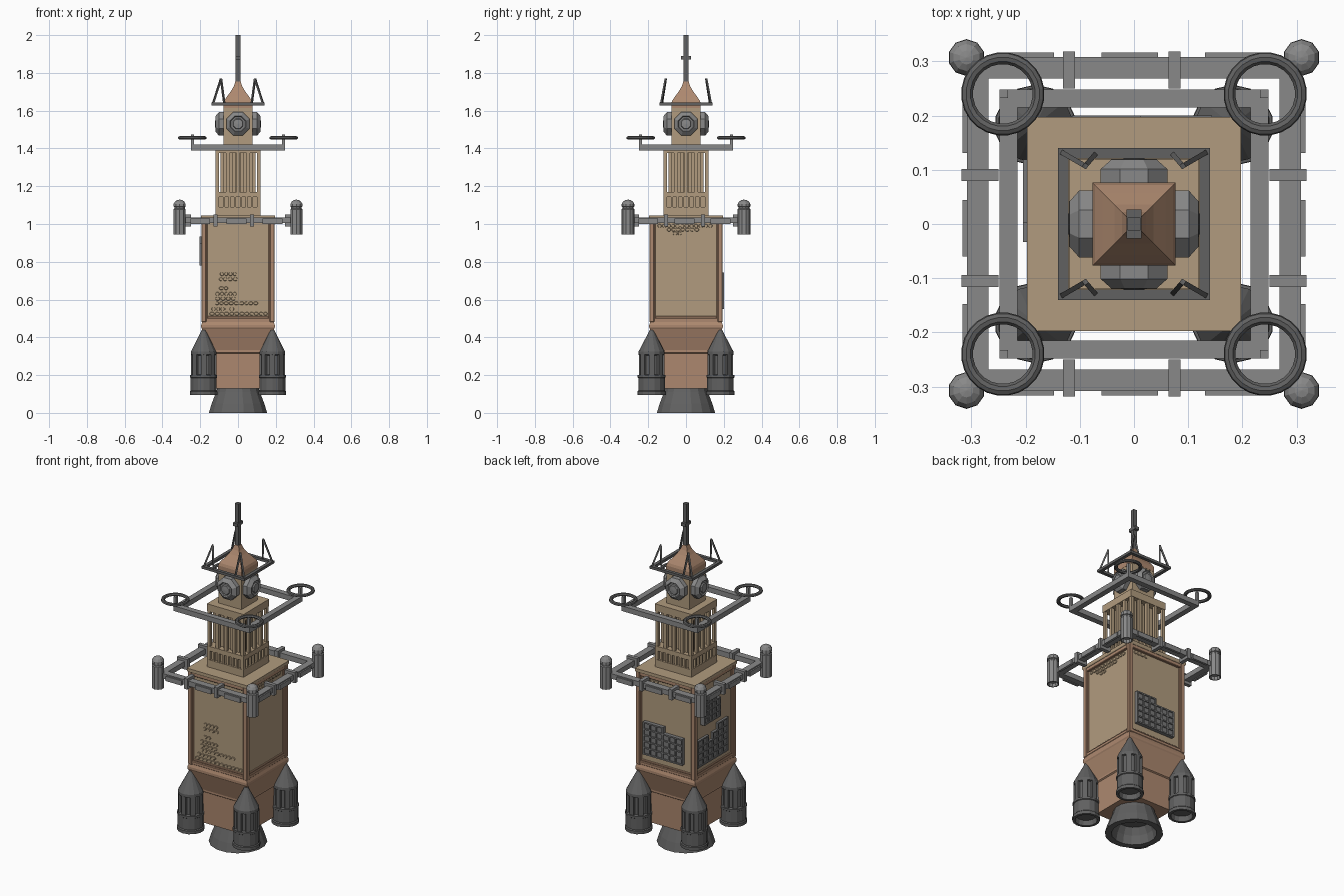
import bpy, bmesh, math, random
from mathutils import Matrix, Vector

if "Cube" in bpy.data.objects:
    bpy.data.objects.remove(bpy.data.objects["Cube"])

random.seed(4)
I = Matrix.Identity(4)
T = lambda x, y, z: Matrix.Translation((x, y, z))
R = lambda k: Matrix.Rotation(k * math.pi / 2, 4, 'Z')
SIDES = [R(k) for k in range(4)]
MIRRORED = [I, Matrix.Diagonal((1, -1, 1, 1)), R(1), Matrix.Diagonal((-1, 1, 1, 1)) @ R(1)]
CORNERS = [(a, b) for a in (-1, 1) for b in (-1, 1)]


def material(name, col):
    m = bpy.data.materials.new(name)
    m.diffuse_color = (*col, 1)
    m.use_nodes = True
    m.node_tree.nodes["Principled BSDF"].inputs["Base Color"].default_value = m.diffuse_color
    return m


TAN = material("stone_tan", (0.44, 0.33, 0.21))
BROWN = material("stone_brown", (0.42, 0.25, 0.16))
GREY = material("steel", (0.25, 0.25, 0.25))
DARK = material("dark_steel", (0.12, 0.12, 0.12))
MID = material("mid_steel", (0.19, 0.19, 0.19))


def finish(name, bm, mat):
    bmesh.ops.remove_doubles(bm, verts=bm.verts, dist=1e-6)
    bmesh.ops.recalc_face_normals(bm, faces=bm.faces)
    me = bpy.data.meshes.new(name)
    bm.to_mesh(me)
    bm.free()
    me.materials.append(mat)
    ob = bpy.data.objects.new(name, me)
    bpy.context.collection.objects.link(ob)
    return ob


def box(bm, lo, hi, M=I):
    c = [(a + b) / 2 for a, b in zip(lo, hi)]
    s = [abs(b - a) for a, b in zip(lo, hi)]
    bmesh.ops.create_cube(bm, size=1, matrix=M @ T(*c) @ Matrix.Diagonal((*s, 1)))


def lathe(bm, prof, n, M=I, closed=False, square=False):
    k, off = (math.sqrt(2), math.pi / 4) if square else (1, math.pi / n)
    rings = []
    for r, z in prof:
        if r == 0:
            rings.append([bm.verts.new(M @ Vector((0, 0, z)))] * n)
        else:
            rings.append([bm.verts.new(M @ Vector((r * k * math.cos(off + 2 * math.pi * i / n),
                          r * k * math.sin(off + 2 * math.pi * i / n), z))) for i in range(n)])
    pairs = list(zip(rings, rings[1:])) + ([(rings[-1], rings[0])] if closed else [])
    for a, b in pairs:
        for i in range(n):
            j = (i + 1) % n
            bm.faces.new(list(dict.fromkeys((a[i], a[j], b[j], b[i]))))


def solid(name, prof, n, mat, **kw):
    bm = bmesh.new()
    lathe(bm, prof, n, **kw)
    return finish(name, bm, mat)


def frame(bm, outer, inner, z0, z1):
    lathe(bm, [(outer, z0), (outer, z1), (inner, z1), (inner, z0)], 4, closed=True, square=True)


def beam(bm, p, q, w):
    p, q = Vector(p), Vector(q)
    M = T(*p) @ (q - p).to_track_quat('Z', 'Y').to_matrix().to_4x4()
    box(bm, (-w, -w, 0), (w, w, (q - p).length), M)


# main engine bell, hollow below
solid("main_nozzle", [(0, .14), (.11, .14), (.118, .11), (.142, .05), (.157, 0), (.122, 0),
                      (.112, .05), (.09, .09), (0, .09)], 16, DARK)

# lower hull and flare
solid("lower_hull", [(0, .13), (.143, .13), (.147, .315), (.154, .32), (.154, .332), (.191, .445), (.195, .452),
                     (.195, .465), (.19, .48), (.19, .5), (0, .5)], 4, BROWN, square=True)

# main body with recessed panels
solid("body_panels", [(0, .48), (.178, .48), (.178, 1.02), (0, 1.02)], 4, TAN, square=True)
bm = bmesh.new()
for M in SIDES:
    box(bm, (.168, -.194, .48), (.194, -.168, 1.03), M)
    box(bm, (-.17, -.192, .482), (.17, -.165, .502), M)
    box(bm, (-.17, -.192, 1.005), (.17, -.165, 1.03), M)
    for s in (-1, 1):
        box(bm, (s * .162, -.185, .5), (s * .172, -.17, 1.01), M)
    box(bm, (-.163, -.185, .5), (.163, -.17, .512), M)
ob = finish("body_frame", bm, BROWN)
bev = ob.modifiers.new("bevel", 'BEVEL')
bev.width = .003
bev.segments = 1
solid("body_roof_slab", [(0, 1.025), (.194, 1.025), (.197, 1.03), (.197, 1.046), (0, 1.046)], 4, TAN, square=True)

# worn rounded brick patches: (side, row height, start, end)
bm = bmesh.new()
for k, z, a, b in [(0, .735, -.095, -.02), (0, .708, -.1, .0), (0, .66, -.1, -.06), (0, .63, -.12, -.02),
                   (0, .605, -.12, -.02), (0, .58, -.12, .09), (0, .55, -.14, -.02), (0, .525, -.15, .15),
                   (1, .99, -.15, .14), (1, .97, -.1, .06), (1, .95, -.07, -.04), (2, .99, -.15, -.06)]:
    u = a
    while u < b:
        w = random.uniform(.018, .026)
        M = R(k) @ T(u + w / 2, -.17, z) @ Matrix.Rotation(math.pi / 2, 4, 'X') @ Matrix.Diagonal((w / .02, .9, 1, 1))
        lathe(bm, [(0, 0), (.0108, 0), (.0108, .011), (.009, .013), (0, .013)], 8, M)
        u += w + .003
finish("brick_patches", bm, TAN)


# stepped lattice panels on back and left
def lattice(bm, k, u0, z0, du, dz, heights, out):
    for i, h in enumerate(heights):
        for j in range(h):
            u, z = u0 + i * du, z0 + j * dz
            box(bm, (u, -out + .006, z), (u + du, -.17, z + dz), R(k))
            for e in (0, 1):
                box(bm, (u + e * du - .004, -out, z - .004), (u + e * du + .004, -.17, z + dz + .004), R(k))
                box(bm, (u, -out, z + e * dz - .004), (u + du, -.17, z + e * dz + .004), R(k))


bm = bmesh.new()
lattice(bm, 2, -.14, .555, .0417, .037, [5, 5, 5, 4, 4, 4], .2)
lattice(bm, 3, -.155, .545, .046, .038, [4, 4, 3, 4, 5, 5], .192)
lattice(bm, 3, -.115, .785, .036, .036, [4, 4, 4, 3], .205)
finish("lattice_panels", bm, MID)

# four boosters with ribbed necks and pointed noses
bm = bmesh.new()
for a, b in CORNERS:
    M = T(.182 * a, .182 * b, 0)
    lathe(bm, [(0, .125), (.055, .125), (.06, .095), (.075, .095), (.075, .113), (.07, .118), (.07, .185), (.074, .188),
               (.074, .2), (.058, .203), (.058, .305), (.069, .308), (.069, .325), (.014, .43), (.010, .44),
               (0, .44)], 14, M)
    for i in range(8):
        box(bm, (.05, -.014, .2), (.068, .014, .31), M @ Matrix.Rotation(i * math.pi / 4, 4, 'Z'))
finish("boosters", bm, DARK)

# lower ring with clamps and plates
bm = bmesh.new()
frame(bm, .308, .268, 1.005, 1.035)
for i, M in enumerate(MIRRORED):
    for x in ((-.12, .075) if i < 2 else (-.105, .09)):
        box(bm, (x - .011, -.318, .988), (x + .011, -.25, 1.05), M)
    for x in (-.2, -.008, .183):
        box(bm, (x - .052, -.316, 1.0), (x + .052, -.302, 1.028), M)
finish("lower_ring", bm, GREY)

# corner pods with domed tops
bm = bmesh.new()
for a, b in CORNERS:
    M = T(.309 * a, .307 * b, 0)
    lathe(bm, [(0, .965), (.026, .965), (.028, .945), (.034, .945), (.034, 1.078), (.029, 1.082), (.029, 1.09),
               (.034, 1.092), (.033, 1.107), (.025, 1.12), (.013, 1.127), (0, 1.129)], 10, M)
finish("ring_pods", bm, GREY)

# clock tower base with a row of small windows
solid("tower_base", [(0, 1.04), (.12, 1.04), (.12, 1.09), (.106, 1.09), (.106, 1.143), (.12, 1.143),
                     (.12, 1.17), (0, 1.17)], 4, TAN, square=True)
bm = bmesh.new()
for M in SIDES:
    for i in range(8):
        x = -.105 + i * .03
        box(bm, (x - .0055, -.119, 1.088), (x + .0055, -.1, 1.145), M)
    box(bm, (-.119, -.119, 1.088), (-.1, -.1, 1.145), M)
finish("window_bars", bm, TAN)

# open colonnade around an inner core
bm = bmesh.new()
lathe(bm, [(0, 1.16), (.083, 1.16), (.083, 1.39), (0, 1.39)], 4, square=True)
for M in SIDES:
    for i in range(5):
        x = -.109 + i * .0545
        box(bm, (x - .009, -.118, 1.165), (x + .009, -.1, 1.385), M)
    for i in range(4):
        x = -.0675 + i * .045
        box(bm, (x - .008, -.093, 1.165), (x + .008, -.08, 1.385), M)
finish("colonnade", bm, TAN)
solid("colonnade_cap", [(0, 1.375), (.12, 1.375), (.12, 1.418), (0, 1.418)], 4, TAN, square=True)

# upper ring, posts, rotor hoops
bm = bmesh.new()
frame(bm, .248, .215, 1.39, 1.42)
for a, b in CORNERS:
    box(bm, (.24 * a - .008, .24 * b - .008, 1.41), (.24 * a + .008, .24 * b + .008, 1.475))
finish("upper_ring", bm, GREY)
bm = bmesh.new()
for a, b in CORNERS:
    lathe(bm, [(.077, 1.453), (.075, 1.461), (.068, 1.465), (.06, 1.463), (.055, 1.456), (.06, 1.449),
               (.07, 1.448)], 24, T(.242 * a, .24 * b, 0), closed=True)
finish("rotor_hoops", bm, DARK)

# belfry with four stepped octagonal dials
solid("belfry", [(0, 1.41), (.076, 1.41), (.076, 1.625), (0, 1.625)], 4, TAN, square=True)
bm = bmesh.new()
for M in SIDES:
    lathe(bm, [(0, -.01), (.067, -.01), (.067, .028), (.045, .046), (.04, .04), (.03, .04),
               (.026, .047), (0, .049)], 8, M @ T(0, -.073, 1.53) @ Matrix.Rotation(math.pi / 2, 4, 'X'))
finish("dials", bm, GREY)

# flared roof
solid("spire_roof", [(0, 1.61), (.077, 1.615), (.077, 1.64), (.072, 1.655), (.058, 1.675), (.036, 1.705), (.022, 1.73),
                     (.014, 1.755), (0, 1.76)], 4, BROWN, square=True)

# antenna mast with crosspiece
bm = bmesh.new()
box(bm, (-.012, -.012, 1.74), (.012, .012, 2.0))
box(bm, (-.014, -.027, 1.872), (.014, .027, 1.89))
finish("mast", bm, DARK)

# top ring and its bent strut pairs
bm = bmesh.new()
frame(bm, .14, .121, 1.628, 1.643)
for a, b in CORNERS:
    tip = (.09 * a, .107 * b, 1.77)
    beam(bm, (.133 * a, .132 * b, 1.635), tip, .0045)
    beam(bm, (.072 * a, .128 * b, 1.635), tip, .0045)
finish("top_ring", bm, DARK)
